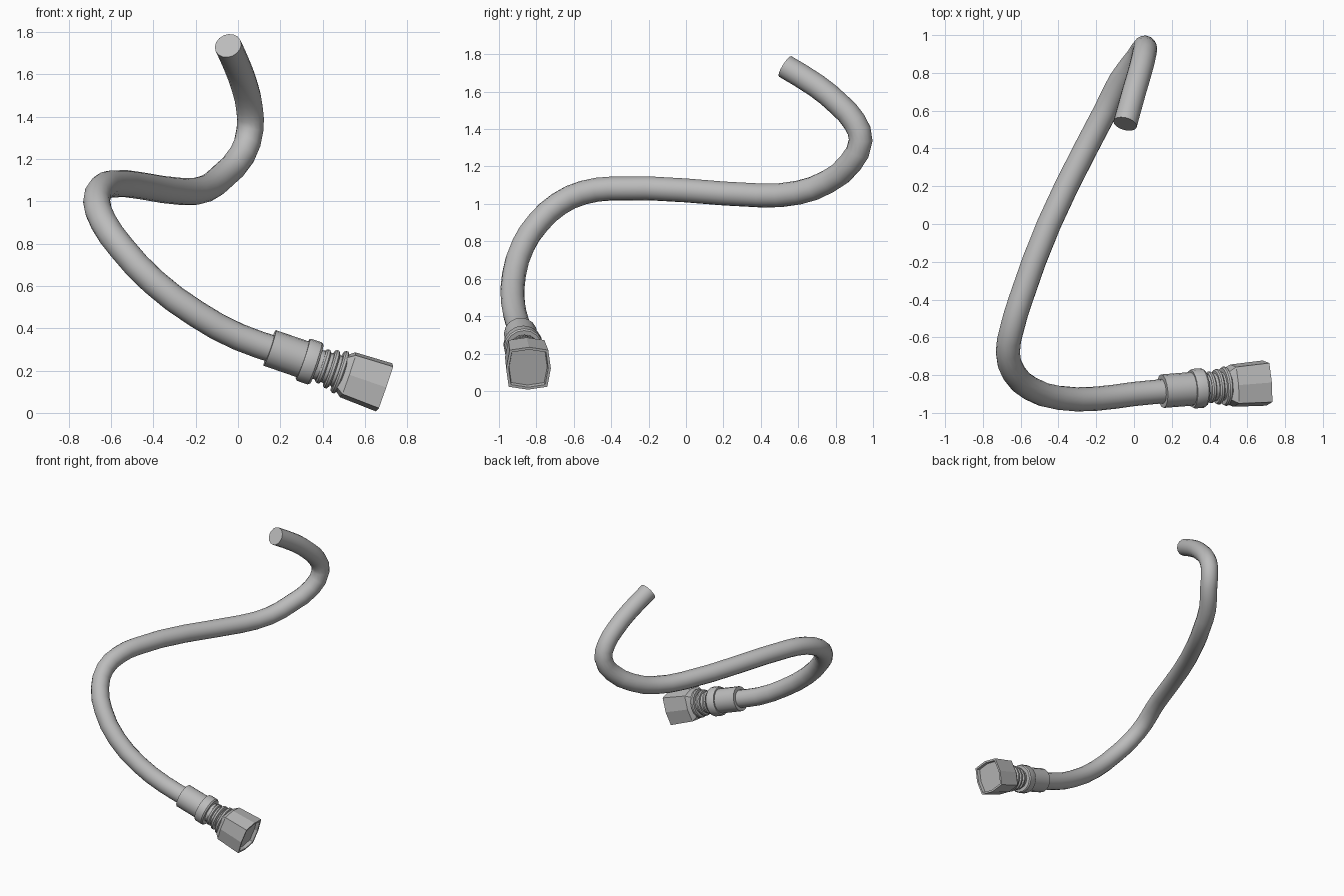
import bpy, bmesh
from math import cos, sin, pi
from mathutils import Vector, Matrix

cube = bpy.data.objects.get("Cube")
if cube:
    bpy.data.objects.remove(cube, do_unlink=True)

grey = bpy.data.materials.new("plain grey")
grey.use_nodes = True
color = (0.5, 0.5, 0.5, 1)
grey.diffuse_color = color
grey.node_tree.nodes["Principled BSDF"].inputs["Base Color"].default_value = color

# Connector axis, from the cable entry to the open end
ENTRY = Vector((0.15, -0.885, 0.307))
TIP = Vector((0.692, -0.842, 0.12))
AXIS = (TIP - ENTRY).normalized()
SIDE = Vector((0, 0, 1)).cross(AXIS).normalized()
UP = AXIS.cross(SIDE)
FRAME = Matrix((SIDE, UP, AXIS)).transposed().to_4x4()
FRAME.translation = ENTRY


def finish(obj, angle):
    bpy.ops.object.select_all(action="DESELECT")
    obj.select_set(True)
    bpy.context.view_layer.objects.active = obj
    bpy.ops.object.shade_smooth_by_angle(angle=angle)


def loft(name, profile, sides, bulge=1.0, angle=0.6):
    """Sweep (distance, radius) rings along the connector axis;
    bulge pushes every second corner outward."""
    bm = bmesh.new()
    rings = []
    for dist, radius in profile:
        ring = []
        for i in range(sides):
            a = 2 * pi * i / sides
            r = radius * (bulge if i % 2 else 1)
            ring.append(bm.verts.new((r * cos(a), r * sin(a), dist)))
        rings.append(ring)
    for low, high in zip(rings, rings[1:]):
        for i in range(sides):
            j = (i + 1) % sides
            bm.faces.new((low[i], low[j], high[j], high[i]))
    bm.faces.new(rings[0][::-1])
    bm.faces.new(rings[-1])
    mesh = bpy.data.meshes.new(name)
    bm.to_mesh(mesh)
    bm.free()
    mesh.materials.append(grey)
    obj = bpy.data.objects.new(name, mesh)
    obj.matrix_world = FRAME
    bpy.context.collection.objects.link(obj)
    finish(obj, angle)


# Bent cable
path = [
    ENTRY + AXIS * 0.05, (0, -0.9, 0.36), (-0.2, -0.925, 0.47), (-0.4, -0.92, 0.62),
    (-0.55, -0.87, 0.78), (-0.635, -0.79, 0.9), (-0.668, -0.68, 1),
    (-0.645, -0.55, 1.06), (-0.6, -0.4, 1.082), (-0.45, 0, 1.072),
    (-0.255, 0.4, 1.045), (-0.15, 0.6, 1.06), (-0.07, 0.76, 1.12),
    (0.02, 0.88, 1.22), (0.057, 0.934, 1.34), (0.054, 0.9, 1.44),
    (0.035, 0.82, 1.53), (0, 0.7, 1.63), (-0.047, 0.53, 1.735),
]
curve = bpy.data.curves.new("cable", "CURVE")
curve.dimensions = "3D"
curve.bevel_depth = 0.064
curve.bevel_resolution = 6
curve.resolution_u = 2
curve.use_fill_caps = True
spline = curve.splines.new("BEZIER")
spline.bezier_points.add(len(path) - 1)
for point, co in zip(spline.bezier_points, path):
    point.co = co
    point.handle_left_type = point.handle_right_type = "AUTO"
curve.materials.append(grey)
cable = bpy.data.objects.new("cable", curve)
bpy.context.collection.objects.link(cable)
bpy.ops.object.select_all(action="DESELECT")
cable.select_set(True)
bpy.context.view_layer.objects.active = cable
bpy.ops.object.convert(target="MESH")
finish(bpy.context.object, 0.8)

# Cable collar and its raised band
loft("collar", [(0, 0.089), (0.18, 0.089)], 16)
loft("collar_band", [(0.165, 0.1), (0.175, 0.105), (0.225, 0.105), (0.235, 0.098)], 16)

# Neck with three growing flanges
loft("neck", [(0.2, 0.07), (0.38, 0.078)], 16)
for n in range(3):
    start, r = 0.255 + 0.042 * n, 0.084 + 0.01 * n
    loft("flange_%d" % (n + 1), [(start, r - 0.006), (start + 0.008, r),
                                 (start + 0.02, r), (start + 0.028, r - 0.012)], 16)

# Bulged square socket with a shallow recess at the open end
loft("socket", [(0.355, 0.085), (0.39, 0.112), (0.574, 0.12),
                (0.574, 0.106), (0.55, 0.102)], 8, bulge=1.22, angle=0.3)
